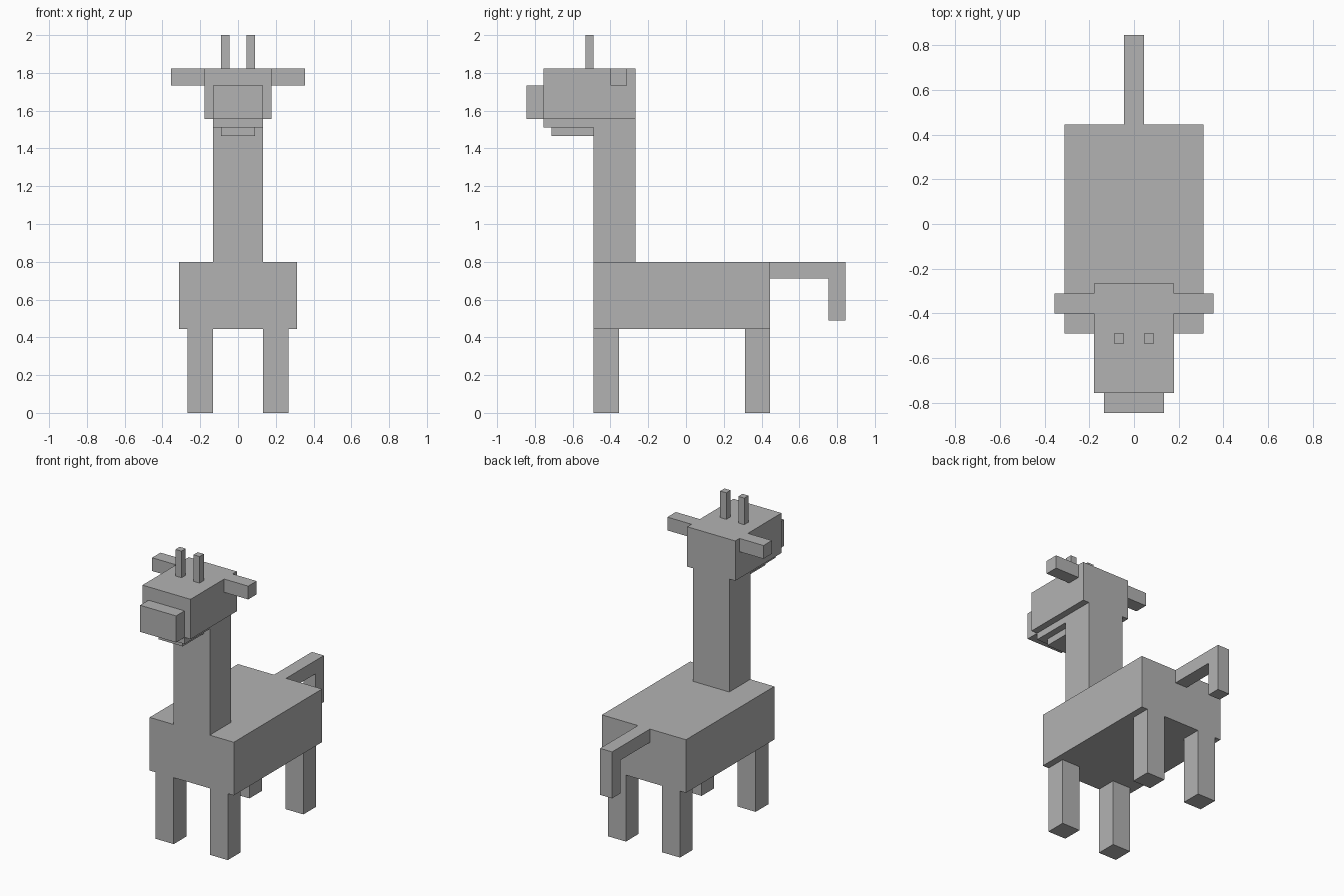
import bpy
import bmesh
from mathutils import Matrix, Vector

cube = bpy.data.objects.get("Cube")
if cube:
    bpy.data.objects.remove(cube, do_unlink=True)

# The whole animal sits on a block grid, 45 blocks tall
UNIT = 2 / 45

grey = bpy.data.materials.new("plain_grey")
grey.use_nodes = True
colour = (0.45, 0.45, 0.45, 1)
grey.diffuse_color = colour
grey.node_tree.nodes["Principled BSDF"].inputs["Base Color"].default_value = colour


def box(name, x, y, z):
    """Box spanning the given (low, high) grid ranges."""
    low, high = (Vector(c) * UNIT for c in zip(x, y, z))
    bm = bmesh.new()
    bmesh.ops.create_cube(bm, size=1, matrix=Matrix.LocRotScale(
        (low + high) / 2, None, high - low))
    mesh = bpy.data.meshes.new(name)
    bm.to_mesh(mesh)
    bm.free()
    mesh.materials.append(grey)
    obj = bpy.data.objects.new(name, mesh)
    bpy.context.collection.objects.link(obj)
    return obj


def centred(name, half, y, z):
    return box(name, (-half, half), y, z)


def pair(name, x, y, z):
    box("left_" + name, x, y, z)
    box("right_" + name, (-x[1], -x[0]), y, z)


# Body, neck and legs
centred("body", 7, (-11, 10), (10, 18))
centred("neck", 3, (-11, -6), (18, 35))
pair("front_leg", (3, 6), (-11, -8), (0, 10))
pair("back_leg", (3, 6), (7, 10), (0, 10))

# Head with muzzle and stepped jaw
centred("head", 4, (-17, -6), (35, 41))
centred("muzzle", 3, (-19, -17), (35, 39))
centred("upper_jaw", 3, (-17, -11), (34, 35))
centred("lower_jaw", 2, (-16, -11), (33, 34))

# Ears and horns
pair("ear", (4, 8), (-9, -7), (39, 41))
pair("horn", (1, 2), (-12, -11), (41, 45))

# Tail, out and then down
centred("tail_base", 1, (10, 17), (16, 18))
centred("tail_tip", 1, (17, 19), (11, 18))
